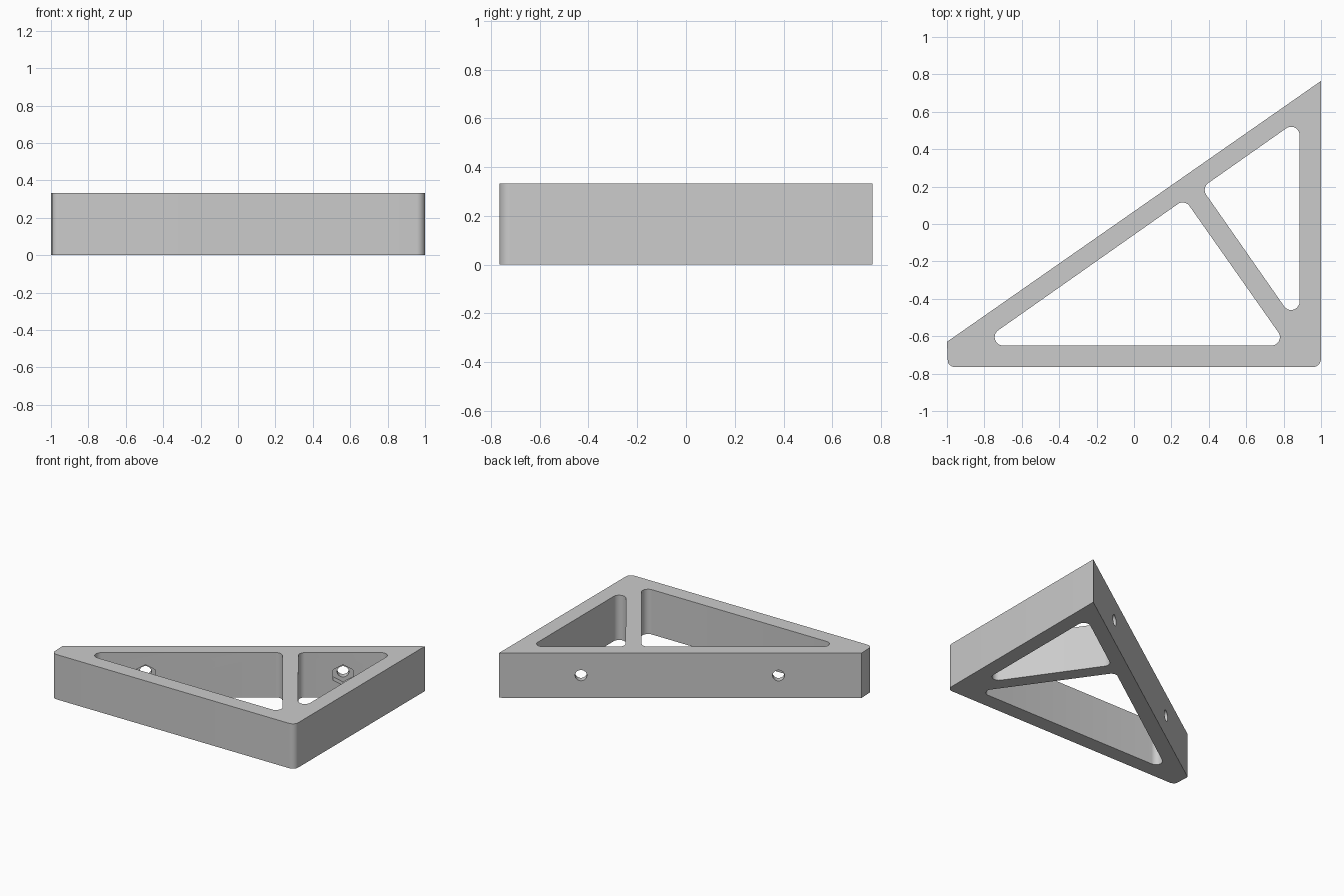
import bpy, bmesh, math
from mathutils import Vector, Matrix

if "Cube" in bpy.data.objects:
    bpy.data.objects.remove(bpy.data.objects["Cube"], do_unlink=True)

HEIGHT = 0.333
SLOPE = math.atan2(1.395, 2.0)
ALONG = Vector((math.cos(SLOPE), math.sin(SLOPE), 0))
OUTWARD = Vector((-math.sin(SLOPE), math.cos(SLOPE), 0))
TIP = Vector((1, 0.765, HEIGHT / 2))
WALL = 0.102

grey = bpy.data.materials.new("plain grey")
grey.use_nodes = True
grey.diffuse_color = (0.6, 0.6, 0.6, 1)
grey.node_tree.nodes["Principled BSDF"].inputs["Base Color"].default_value = (0.6, 0.6, 0.6, 1)


def rounded(corners, steps=10):
    """Counter-clockwise outline round arc centres given as (x, y, radius)."""
    outline = []
    for i, (x, y, r) in enumerate(corners):
        here = Vector((x, y))
        if r == 0:
            outline.append(here)
            continue
        before = here - Vector(corners[i - 1][:2])
        after = Vector(corners[(i + 1) % len(corners)][:2]) - here
        start = math.atan2(before.y, before.x) - math.pi / 2
        turn = -before.angle_signed(after)
        for k in range(steps + 1):
            a = start + turn * k / steps
            outline.append(here + r * Vector((math.cos(a), math.sin(a))))
    return outline


def make_object(name, bm):
    bmesh.ops.recalc_face_normals(bm, faces=bm.faces)
    mesh = bpy.data.meshes.new(name)
    bm.to_mesh(mesh)
    bm.free()
    mesh.materials.append(grey)
    obj = bpy.data.objects.new(name, mesh)
    bpy.context.collection.objects.link(obj)
    return obj


def prism(name, outline, bottom, top):
    bm = bmesh.new()
    face = bm.faces.new([bm.verts.new((p.x, p.y, bottom)) for p in outline])
    moved = bmesh.ops.extrude_face_region(bm, geom=[face])["geom"]
    bmesh.ops.translate(bm, vec=(0, 0, top - bottom),
                        verts=[v for v in moved if isinstance(v, bmesh.types.BMVert)])
    return make_object(name, bm)


def bore(name, centre, radius, length, sides):
    """Cylinder or hexagon whose axis is square to the sloping wall."""
    bm = bmesh.new()
    bmesh.ops.create_cone(bm, cap_ends=True, segments=sides, radius1=radius,
                          radius2=radius, depth=length)
    up = Vector((0, 0, 1))
    turn = Matrix((up, OUTWARD.cross(up), OUTWARD)).transposed()
    # a first corner lies on local x or y; a hexagon points straight up
    first = max(bm.verts, key=lambda v: v.co.x).co
    spin = Matrix.Rotation(-math.atan2(first.y, first.x), 3, 'Z')
    bmesh.ops.transform(bm, matrix=Matrix.Translation(centre) @ (turn @ spin).to_4x4(),
                        verts=bm.verts)
    return make_object(name, bm)


def cut(target, cutter):
    cutter.hide_render = True
    mod = target.modifiers.new("cut", 'BOOLEAN')
    mod.operation = 'DIFFERENCE'
    mod.solver = 'EXACT'
    mod.object = cutter
    bpy.context.view_layer.objects.active = target
    bpy.ops.object.modifier_apply(modifier=mod.name)
    bpy.data.objects.remove(cutter, do_unlink=True)


# Solid body with two rounded corners
R = 0.045
body = rounded([(-1 + R, -0.765 + R, R), (1 - R, -0.765 + R, R), (1, 0.765, 0), (-1, -0.63, 0)])
# The sharp corners lie on the outer walls, so straighten both adjoining arcs
for p in body:
    if p.x > 1 - R and -0.765 + R - 0.005 < p.y < 0:
        p.x = 1
bracket = prism("bracket_frame", body, 0, HEIGHT)
for v in bracket.data.vertices:
    v.co.x = max(-1, min(1, v.co.x))

# Two windows either side of the diagonal strut
windows = {"long_window": [(-0.70, -0.605, R), (0.735, -0.605, R), (0.26, 0.07, R)],
           "short_window": [(0.84, -0.415, R), (0.84, 0.475, R), (0.423, 0.182, R)]}
for name, corners in windows.items():
    cut(bracket, prism(name, rounded(corners), -0.1, HEIGHT + 0.1))

# Bolt holes through the sloping wall, with hexagonal nut pockets inside
POCKET = 0.055
for distance in (0.551, 1.881):
    outer = TIP - ALONG * distance
    cut(bracket, bore("bolt_hole", outer - OUTWARD * WALL / 2, 0.04, 0.2, 32))
    cut(bracket, bore("nut_pocket", outer - OUTWARD * WALL, 0.077, POCKET * 2, 6))

bpy.ops.object.select_all(action='DESELECT')
bracket.select_set(True)
bpy.context.view_layer.objects.active = bracket
bpy.ops.object.shade_smooth_by_angle(angle=math.radians(30))
